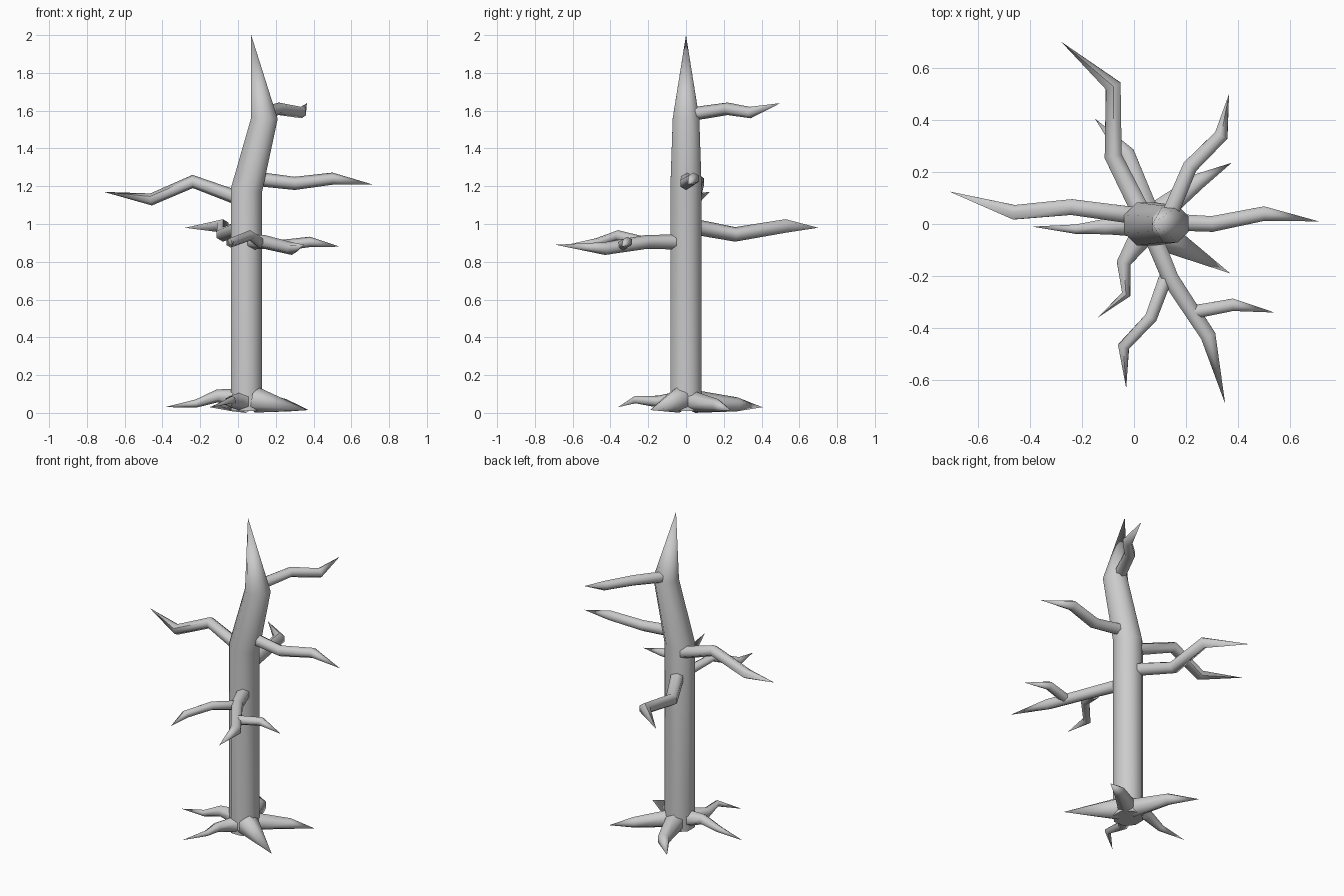
import bpy
import bmesh
import math
from mathutils import Vector

if "Cube" in bpy.data.objects:
    bpy.data.objects.remove(bpy.data.objects["Cube"], do_unlink=True)

# Single weathered wood colour
wood = bpy.data.materials.new("grey_wood")
wood.use_nodes = True
colour = (0.6, 0.6, 0.6, 1.0)
wood.diffuse_color = colour
wood.node_tree.nodes["Principled BSDF"].inputs["Base Color"].default_value = colour


def limb(name, points, radii, sides=6, reference=Vector((0, 0, 1))):
    """Mitred tube along a bent path, closed at the start, pointed at the end."""
    path = [Vector(p) for p in points]
    bm = bmesh.new()
    rings = []
    for i, centre in enumerate(path[:-1]):
        ahead = (path[i + 1] - centre).normalized()
        behind = (centre - path[i - 1]).normalized() if i else ahead
        tangent = (ahead + behind).normalized()
        side = tangent.cross(reference).normalized()
        up = side.cross(tangent)
        ring = []
        for k in range(sides):
            angle = math.tau * (k + 0.5) / sides
            offset = side * math.cos(angle) + up * math.sin(angle)
            ring.append(bm.verts.new(centre + offset * radii[i]))
        rings.append(ring)
    tip = bm.verts.new(path[-1])
    bm.faces.new(rings[0])
    for lower, upper in zip(rings, rings[1:]):
        for k in range(sides):
            n = (k + 1) % sides
            bm.faces.new((lower[k], lower[n], upper[n], upper[k]))
    for k in range(sides):
        bm.faces.new((rings[-1][k], rings[-1][(k + 1) % sides], tip))
    bmesh.ops.recalc_face_normals(bm, faces=bm.faces)
    mesh = bpy.data.meshes.new(name)
    bm.to_mesh(mesh)
    bm.free()
    mesh.materials.append(wood)
    obj = bpy.data.objects.new(name, mesh)
    bpy.context.collection.objects.link(obj)
    bpy.ops.object.select_all(action="DESELECT")
    obj.select_set(True)
    bpy.context.view_layer.objects.active = obj
    bpy.ops.object.shade_smooth_by_angle(angle=math.radians(62))
    return obj


def branch(name, radius, *points):
    """Branch that thins slightly at each bend before its pointed end."""
    return limb(name, points, [radius * 0.92 ** i for i in range(len(points))])


def root(name, radius, *points):
    """Root that thins quickly away from the trunk."""
    return limb(name, points, [radius * 0.62 ** i for i in range(len(points))])


# Trunk: straight, then leaning, then a spike
limb("trunk",
     [(0.045, 0, 0.01), (0.045, 0, 1.18), (0.14, 0, 1.56), (0.07, 0, 2)],
     [0.09, 0.09, 0.076], sides=8, reference=Vector((0, 1, 0)))

# Upper branches
branch("top_branch", 0.036,
       (0.13, 0.02, 1.58), (0.215, 0.22, 1.61), (0.335, 0.34, 1.59), (0.365, 0.5, 1.64))
branch("left_branch", 0.038,
       (0.09, 0.01, 1.24), (0.3, 0, 1.215), (0.5, 0.04, 1.24), (0.71, 0.01, 1.21))
branch("right_branch", 0.038,
       (0.02, 0.03, 1.13), (-0.24, 0.065, 1.225), (-0.46, 0.045, 1.13), (-0.71, 0.125, 1.17))

# Lower branches, the front one forked twice
branch("back_branch", 0.042,
       (0.04, 0.02, 0.99), (-0.08, 0.26, 0.945), (-0.08, 0.53, 0.99), (-0.28, 0.7, 0.98))
branch("front_branch", 0.04,
       (0.07, -0.04, 0.905), (0.14, -0.21, 0.905), (0.285, -0.43, 0.87), (0.35, -0.69, 0.89))
branch("front_branch_left_fork", 0.03,
       (0.22, -0.34, 0.885), (0.38, -0.31, 0.905), (0.54, -0.34, 0.88))
branch("front_branch_right_fork", 0.03,
       (0.12, -0.21, 0.9), (0.065, -0.36, 0.94), (-0.04, -0.47, 0.9), (-0.03, -0.63, 0.89))

# Roots spreading over the ground
root("right_root", 0.055,
     (0, 0, 0.075), (-0.11, -0.01, 0.09), (-0.22, -0.02, 0.05), (-0.39, -0.01, 0.03))
root("front_right_root", 0.05,
     (0.02, -0.06, 0.06), (-0.04, -0.15, 0.06), (-0.03, -0.27, 0.07), (-0.14, -0.36, 0.03))
root("front_left_root", 0.068,
     (0.1, -0.04, 0.068), (0.37, -0.19, 0.015))
root("back_left_root", 0.055,
     (0.09, 0.04, 0.06), (0.25, 0.165, 0.04), (0.375, 0.235, 0.015))
root("back_root", 0.06,
     (0.04, 0.05, 0.06), (-0.03, 0.27, 0.045), (-0.15, 0.405, 0.03))
